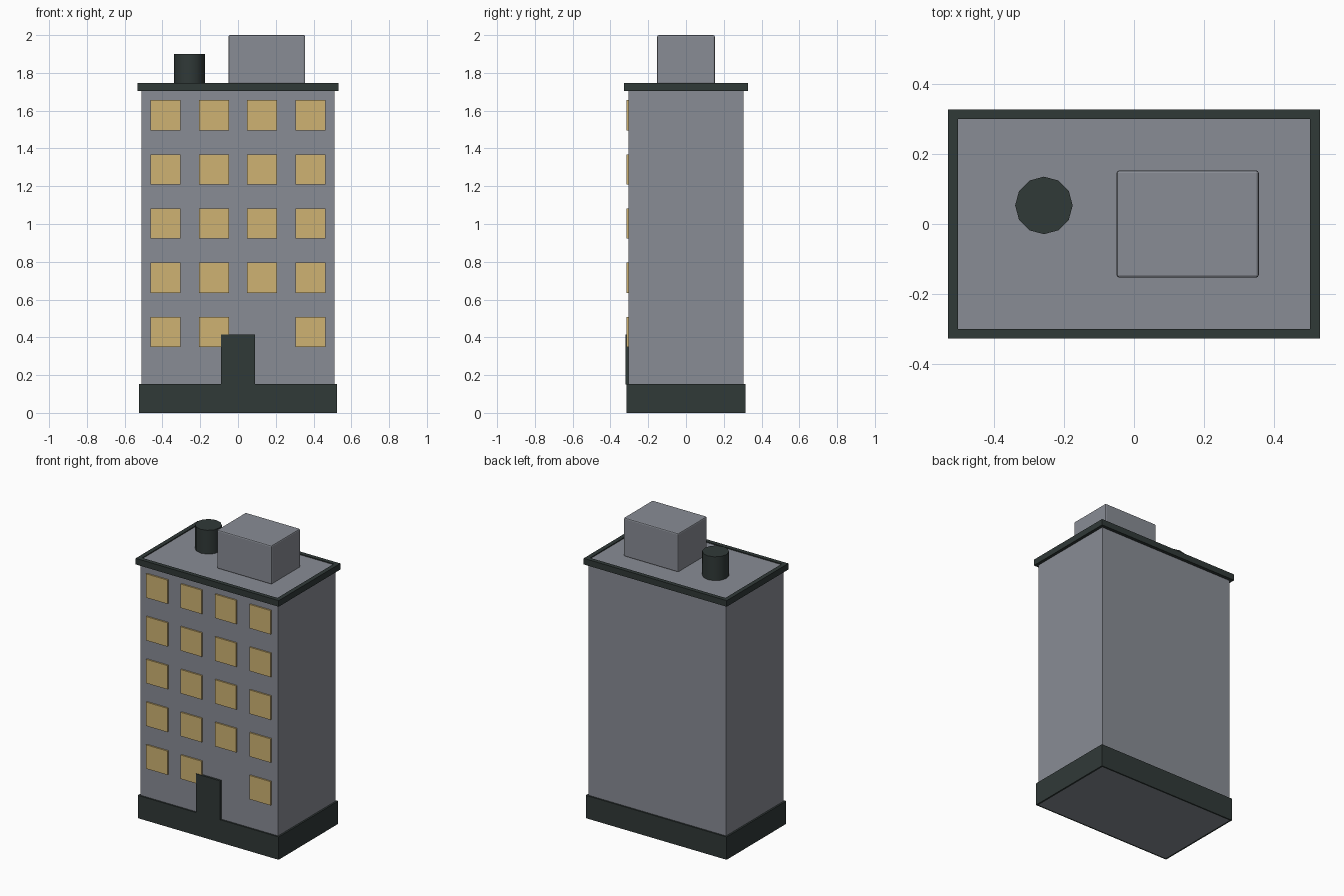
import bpy
import bmesh
from mathutils import Matrix, Vector

cube = bpy.data.objects.get("Cube")
if cube:
    bpy.data.objects.remove(cube, do_unlink=True)


def material(name, rgb):
    m = bpy.data.materials.new(name)
    m.use_nodes = True
    m.diffuse_color = (*rgb, 1)
    m.node_tree.nodes["Principled BSDF"].inputs["Base Color"].default_value = (*rgb, 1)
    return m


concrete = material("grey concrete", (0.25, 0.265, 0.30))
dark = material("dark trim", (0.03, 0.041, 0.039))
glow = material("warm window", (0.62, 0.45, 0.17))


def finish(bm, name, mat):
    mesh = bpy.data.meshes.new(name)
    bm.to_mesh(mesh)
    bm.free()
    mesh.materials.append(mat)
    obj = bpy.data.objects.new(name, mesh)
    bpy.context.collection.objects.link(obj)
    return obj


def box(name, low, high, mat):
    low, high = Vector(low), Vector(high)
    bm = bmesh.new()
    place = Matrix.Translation((low + high) / 2) @ Matrix.Diagonal((*(high - low), 1))
    bmesh.ops.create_cube(bm, size=1, matrix=place)
    return finish(bm, name, mat)


def band(name, outer, inner, z0, z1, mat):
    """Rectangular ring given by outer and inner half sizes."""
    bm = bmesh.new()
    corners = ((-1, -1), (1, -1), (1, 1), (-1, 1))
    loops = [[bm.verts.new((sx * h[0], sy * h[1], z)) for sx, sy in corners]
             for h, z in ((outer, z0), (outer, z1), (inner, z1), (inner, z0))]
    for a, b in zip(loops, loops[1:] + loops[:1]):
        for i in range(4):
            j = (i + 1) % 4
            bm.faces.new((a[i], a[j], b[j], b[i]))
    bmesh.ops.recalc_face_normals(bm, faces=bm.faces)
    return finish(bm, name, mat)


# Main block, plinth and parapet
WX, WY, ROOF = 0.511, 0.305, 1.74
box("walls", (-WX, -WY, 0), (WX, WY, ROOF), concrete)
band("plinth", (0.523, 0.316), (WX, WY), 0, 0.153, dark)
band("parapet", (0.531, 0.327), (0.502, 0.299), 1.705, 1.746, dark)

# Entrance door
box("door", (-0.09, -0.319, 0.15), (0.09, -0.3, 0.415), dark)

# Windows, with one left out on the ground floor beside the door
for row in range(5):
    for col in range(4):
        if row == 0 and col == 2:
            continue
        x = (col - 1.5) * 0.2555
        z = 0.428 + row * 0.287
        box(f"window_{row + 1}_{col + 1}", (x - 0.079, -0.315, z - 0.08),
            (x + 0.079, -0.3, z + 0.08), glow)

# Rooftop machine room with softened edges
room = box("roof_room", (-0.05, -0.153, ROOF), (0.356, 0.153, 2), concrete)
bevel = room.modifiers.new("soft edges", "BEVEL")
bevel.width = 0.008
bevel.segments = 2

# Rooftop water tank
bpy.ops.mesh.primitive_cylinder_add(vertices=12, radius=0.082, depth=0.16,
                                    location=(-0.257, 0.053, ROOF + 0.08))
tank = bpy.context.object
tank.name = "water_tank"
tank.data.materials.append(dark)
bpy.ops.object.shade_smooth_by_angle(angle=0.7)
